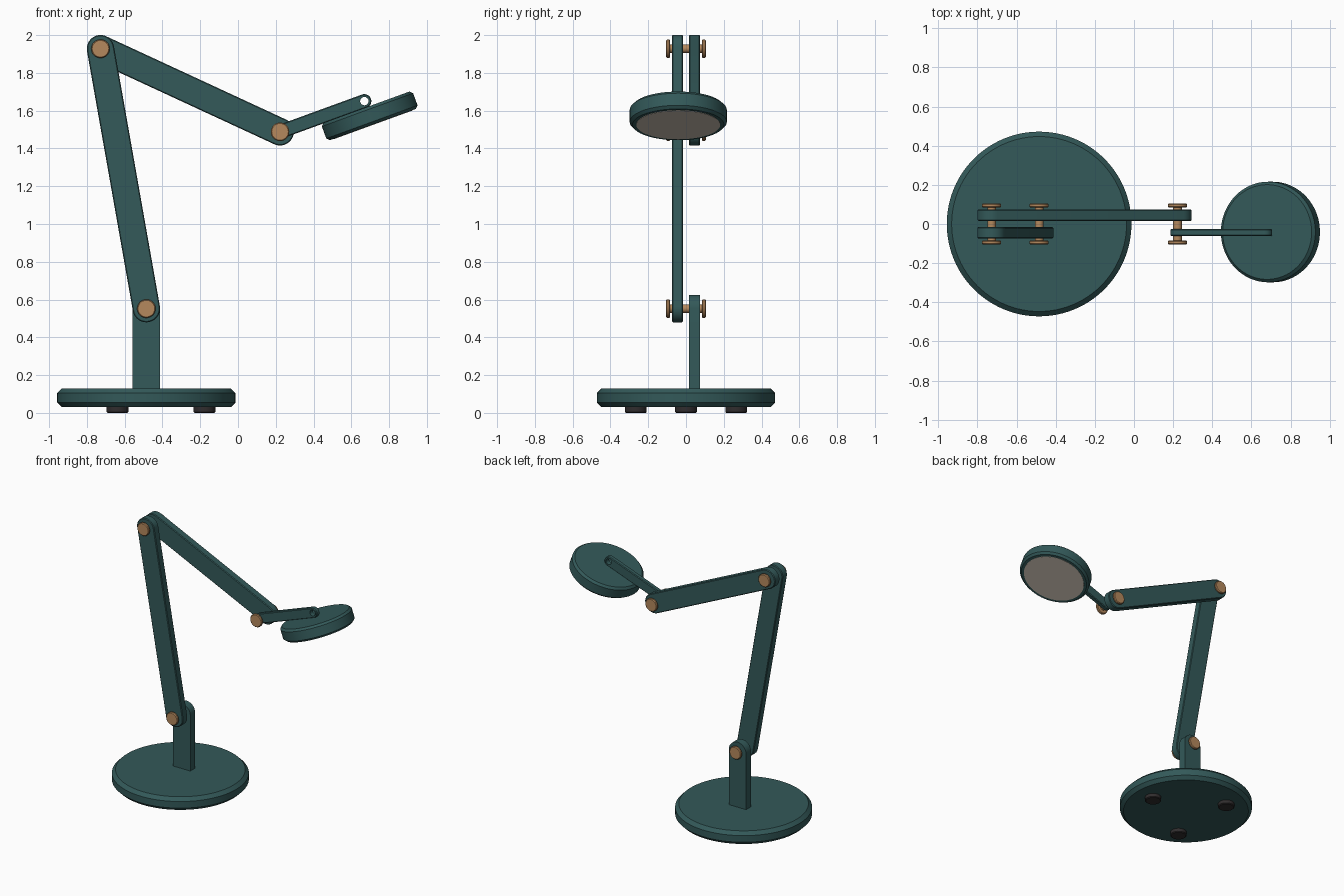
import bpy, bmesh, math
from mathutils import Vector, Matrix

if "Cube" in bpy.data.objects:
    bpy.data.objects.remove(bpy.data.objects["Cube"])


def material(name, rgb):
    m = bpy.data.materials.new(name)
    m.diffuse_color = (*rgb, 1)
    m.use_nodes = True
    m.node_tree.nodes["Principled BSDF"].inputs["Base Color"].default_value = m.diffuse_color
    return m


TEAL = material("dark teal paint", (0.033, 0.100, 0.100))
BRASS = material("brass", (0.46, 0.25, 0.11))
RUBBER = material("black rubber", (0.030, 0.026, 0.027))
LENS = material("warm diffuser", (0.62, 0.55, 0.47))


def finish(name, bm, mat, matrix):
    """Turn a bmesh into a shaded, coloured object."""
    bmesh.ops.recalc_face_normals(bm, faces=bm.faces)
    me = bpy.data.meshes.new(name)
    bm.to_mesh(me)
    bm.free()
    me.materials.append(mat)
    ob = bpy.data.objects.new(name, me)
    bpy.context.collection.objects.link(ob)
    ob.matrix_world = matrix
    bpy.ops.object.select_all(action='DESELECT')
    ob.select_set(True)
    bpy.context.view_layer.objects.active = ob
    return ob


def smooth():
    bpy.ops.object.shade_smooth_by_angle(angle=math.radians(30))


def lathe(name, profile, mat, matrix, n=64):
    """Solid of revolution about local z from (radius, height) points."""
    bm = bmesh.new()
    rings = [[bm.verts.new((r * math.cos(2 * math.pi * i / n),
                            r * math.sin(2 * math.pi * i / n), z))
              for i in range(n)] for r, z in profile]
    for a, b in zip(rings, rings[1:]):
        for i in range(n):
            j = (i + 1) % n
            bm.faces.new((a[i], a[j], b[j], b[i]))
    bm.faces.new(rings[0])
    bm.faces.new(rings[-1])
    ob = finish(name, bm, mat, matrix)
    smooth()
    return ob


def disc(r, z0, z1, c):
    """Profile of a chamfered disc."""
    return [(r - c, z0), (r, z0 + c), (r, z1 - c), (r - c, z1)]


def arc(cx, cz, r, a0, a1, n=20):
    return [(cx + r * math.cos(math.radians(a0 + (a1 - a0) * i / n)),
             cz + r * math.sin(math.radians(a0 + (a1 - a0) * i / n)))
            for i in range(n + 1)]


def plate(name, outline, y, thick, pivot, angle, hole=None):
    """Bar cut from an outline in the local x-z plane, with softened edges."""
    bm = bmesh.new()
    face = bm.faces.new([bm.verts.new((x, -thick / 2, z)) for x, z in outline])
    ext = bmesh.ops.extrude_face_region(bm, geom=[face])
    bmesh.ops.translate(bm, vec=(0, thick, 0),
                        verts=[v for v in ext["geom"] if isinstance(v, bmesh.types.BMVert)])
    matrix = Matrix.Translation((pivot[0], y, pivot[1])) @ Matrix.Rotation(-angle, 4, 'Y')
    ob = finish(name, bm, TEAL, matrix)
    bev = ob.modifiers.new("edges", 'BEVEL')
    bev.width, bev.segments = 0.005, 1
    bev.limit_method, bev.angle_limit = 'ANGLE', math.radians(60)
    bpy.ops.object.modifier_apply(modifier="edges")
    if hole:
        x, r = hole
        cutter = lathe("hole_cutter", [(r, -0.1), (r, 0.1)], TEAL,
                       matrix @ Matrix.Translation((x, 0, 0)) @ TURN_Y, 32)
        cutter.hide_render = True
        bpy.ops.object.select_all(action='DESELECT')
        ob.select_set(True)
        bpy.context.view_layer.objects.active = ob
        cut = ob.modifiers.new("hole", 'BOOLEAN')
        cut.operation, cut.object, cut.solver = 'DIFFERENCE', cutter, 'EXACT'
        bpy.ops.object.modifier_apply(modifier="hole")
        bpy.data.objects.remove(cutter)
    smooth()
    return ob


def bar(name, p, q, r, y, thick, hole=None):
    """Round-ended bar between two pivots."""
    d = Vector(q) - Vector(p)
    outline = arc(0, 0, r, 90, 270) + arc(d.length, 0, r, -90, 90)
    return plate(name, outline, y, thick, p, math.atan2(d.y, d.x),
                 (d.length, hole) if hole else None)


TURN_Y = Matrix.Rotation(math.radians(90), 4, 'X')   # local z to -y

# Joint positions (x, z)
BASE_X = -0.485
ELBOW_LOW, ELBOW_TOP, WRIST = (BASE_X, 0.552), (-0.728, 1.928), (0.2225, 1.488)
TILT = math.radians(20)
REACH = 0.475
HEAD_END = (WRIST[0] + REACH * math.cos(TILT), WRIST[1] + REACH * math.sin(TILT))
W = 0.0725

# Base and its three feet
lathe("base", disc(0.472, 0.03, 0.13, 0.025), TEAL, Matrix.Translation((BASE_X, 0, 0)), 96)
for i in range(3):
    a = 2 * math.pi * i / 3
    lathe(f"foot_{i + 1}", [(0.052, 0), (0.058, 0.005), (0.058, 0.032)], RUBBER,
          Matrix.Translation((BASE_X + 0.307 * math.cos(a), 0.307 * math.sin(a), 0)), 32)

# Post with an arched cable notch at the bottom
low = 0.13 - ELBOW_LOW[1]
notch = arc(0, 0.155 - ELBOW_LOW[1], 0.027, -68, 248)
post = arc(0, 0, W, 0, 180) + [(-W, low)] + [(notch[-1][0], low)] + notch[::-1] \
    + [(notch[0][0], low), (W, low)]
plate("post", post, 0.045, 0.058, ELBOW_LOW, 0)

# Arms
bar("lower_arm", ELBOW_LOW, ELBOW_TOP, W, -0.045, 0.058)
bar("upper_arm", ELBOW_TOP, WRIST, W, 0.045, 0.058)
bar("head_arm", WRIST, HEAD_END, 0.037, -0.043, 0.036, hole=0.022)

# Joint pins: slim shaft with a wide cap at each end
half = [(0.022, 0.084), (0.044, 0.084), (0.049, 0.089), (0.049, 0.100), (0.044, 0.105)]
pin = [(r, -z) for r, z in reversed(half)] + half
for name, (x, z) in (("lower_pin", ELBOW_LOW), ("upper_pin", ELBOW_TOP), ("head_pin", WRIST)):
    lathe(name, pin, BRASS, Matrix.Translation((x, 0, z)) @ TURN_Y, 32)

# Lamp head hung under the head arm, with its diffuser
head = Matrix.Translation((HEAD_END[0], -0.041, HEAD_END[1])) @ Matrix.Rotation(-TILT, 4, 'Y')
lathe("lamp_head", disc(0.257, -0.132, -0.034, 0.015), TEAL, head, 96)
lathe("diffuser", [(0.222, -0.134), (0.222, -0.130)], LENS, head, 96)
